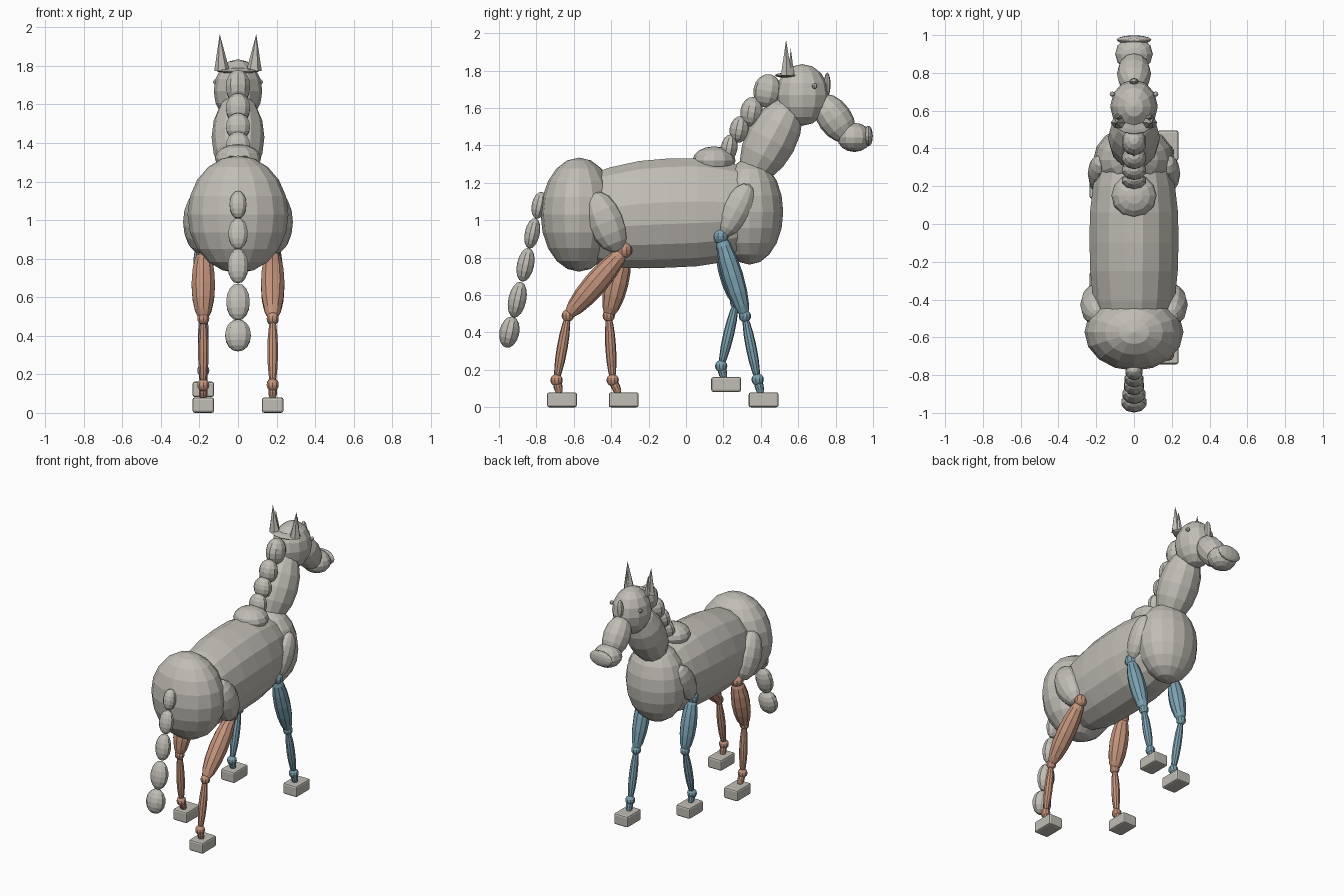
import bpy, bmesh, math
from mathutils import Matrix, Vector

if "Cube" in bpy.data.objects:
    bpy.data.objects.remove(bpy.data.objects["Cube"])


def material(name, rgb):
    m = bpy.data.materials.new(name)
    m.diffuse_color = (*rgb, 1)
    m.use_nodes = True
    m.node_tree.nodes["Principled BSDF"].inputs["Base Color"].default_value = m.diffuse_color
    return m


GREY = material("warm_grey", (0.53, 0.51, 0.46))
BROWN = material("clay_brown", (0.54, 0.29, 0.20))
BLUE = material("slate_blue", (0.20, 0.36, 0.44))


def finish(name, bm, mat):
    bmesh.ops.recalc_face_normals(bm, faces=bm.faces)
    me = bpy.data.meshes.new(name)
    bm.to_mesh(me)
    bm.free()
    me.materials.append(mat)
    ob = bpy.data.objects.new(name, me)
    bpy.context.collection.objects.link(ob)
    return ob


def blob(name, center, semi, tilt=0, mat=GREY, seg=12, rings=8):
    """Faceted ellipsoid; positive tilt (degrees) leans its top toward +y."""
    bm = bmesh.new()
    m = (Matrix.Translation(center) @ Matrix.Rotation(-math.radians(tilt), 4, 'X')
         @ Matrix.Diagonal((*semi, 1)))
    bmesh.ops.create_uvsphere(bm, u_segments=seg, v_segments=rings, radius=1, matrix=m)
    return finish(name, bm, mat)


def limb(name, a, b, r, mat):
    """Spindle-shaped bone from a to b."""
    a, b = Vector(a), Vector(b)
    d = b - a
    tilt = math.degrees(math.atan2(d.y, d.z))
    return blob(name, (a + b) / 2, (r, r, d.length / 2 + 0.015), tilt, mat, 10, 8)


def cone(name, base, tip, rx, ry, mat=GREY):
    bm = bmesh.new()
    ring = [bm.verts.new((base[0] + rx * math.cos(k * math.pi / 3),
                          base[1] + ry * math.sin(k * math.pi / 3), base[2])) for k in range(6)]
    top = bm.verts.new(tip)
    for k in range(6):
        bm.faces.new((ring[k], ring[(k + 1) % 6], top))
    bm.faces.new(ring)
    return finish(name, bm, mat)


def hoof(name, center):
    bm = bmesh.new()
    bmesh.ops.create_cube(bm, size=1, matrix=Matrix.Translation(center)
                          @ Matrix.Diagonal((0.112, 0.16, 0.08, 1)))
    bmesh.ops.bevel(bm, geom=bm.edges[:], offset=0.012, segments=2, affect='EDGES', profile=0.5)
    return finish(name, bm, GREY)


# Barrel: lathe along y, (y, radius, centre height)
def barrel():
    prof = [(-0.6, 0.17, 1.01), (-0.5, 0.24, 1.01), (-0.41, 0.268, 1.015), (-0.25, 0.288, 1.03),
            (-0.1, 0.293, 1.038), (0.06, 0.29, 1.043), (0.2, 0.27, 1.045), (0.3, 0.24, 1.05),
            (0.4, 0.15, 1.05)]
    n = 16
    bm = bmesh.new()
    rows = []
    for y, r, z in prof:
        rows.append([bm.verts.new((0.82 * r * math.cos((k + .5) * math.tau / n), y,
                                   z + 1.015 * r * math.sin((k + .5) * math.tau / n)))
                     for k in range(n)])
    for p, q in zip(rows, rows[1:]):
        for k in range(n):
            bm.faces.new((p[k], p[(k + 1) % n], q[(k + 1) % n], q[k]))
    bm.faces.new(rows[0])
    bm.faces.new(rows[-1])
    finish("barrel", bm, GREY)


barrel()
# Body masses, neck and head
blob("rump", (0, -0.572, 1.03), (0.262, 0.205, 0.305), 0, seg=16, rings=10)
blob("chest", (0, 0.34, 1.045), (0.215, 0.18, 0.282), 0, seg=16, rings=10)
blob("withers", (0, 0.15, 1.32), (0.12, 0.115, 0.075), 0)
blob("neck", (0, 0.455, 1.43), (0.137, 0.135, 0.25), 28)
blob("head", (0, 0.622, 1.67), (0.126, 0.142, 0.165), 0)
blob("face_bridge", (0, 0.795, 1.545), (0.09, 0.092, 0.145), 145)
blob("muzzle", (0, 0.9, 1.443), (0.1, 0.092, 0.078), 0)
blob("nose_plate", (0, 0.975, 1.45), (0.092, 0.024, 0.055), 0)
blob("forelock", (0, 0.755, 1.725), (0.025, 0.018, 0.065), 0, seg=8, rings=6)
blob("poll_disc", (0, 0.545, 1.775), (0.112, 0.07, 0.014), 0)

# Mane beads: y, z, ry, rz
for i, (y, z, ry, rz) in enumerate([(0.435, 1.692, 0.075, 0.09), (0.35, 1.58, 0.06, 0.08),
                                    (0.285, 1.485, 0.052, 0.072), (0.23, 1.385, 0.045, 0.075)]):
    blob(f"mane_bead_{i+1}", (0, y, z), (0.066, ry, rz), 10, seg=10)

# Tail beads: y, z, width, depth, half height
for i, (y, z, rx, ry, rz) in enumerate([(-0.785, 1.08, 0.046, 0.04, 0.073),
                                        (-0.822, 0.93, 0.053, 0.04, 0.083),
                                        (-0.858, 0.762, 0.056, 0.046, 0.092),
                                        (-0.902, 0.575, 0.064, 0.048, 0.098),
                                        (-0.944, 0.402, 0.07, 0.053, 0.085)]):
    blob(f"tail_bead_{i+1}", (0, y, z), (rx, ry, rz), 12, seg=10)

# Paired parts
for s, side in ((1, "right"), (-1, "left")):
    cone(f"{side}_ear", (s * 0.083, 0.537, 1.775), (s * 0.095, 0.535, 1.965), 0.04, 0.034)
    cone(f"{side}_inner_ear", (s * 0.08, 0.562, 1.775), (s * 0.088, 0.56, 1.92), 0.022, 0.02)
    blob(f"{side}_eye", (s * 0.115, 0.688, 1.717), (0.014, 0.014, 0.014), 0, seg=8, rings=6)
    blob(f"{side}_shoulder", (s * 0.185, 0.268, 1.055), (0.06, 0.077, 0.155), 27)
    blob(f"{side}_thigh", (s * 0.195, -0.428, 0.99), (0.09, 0.1, 0.172), -23)

# Legs: joints as (y, z) for top, knee, ankle, hoof
legs = [("front_right", 1, BLUE, 0.056, (0.185, 0.915), (0.315, 0.487), (0.383, 0.148), (0.415, 0.04)),
        ("front_left", -1, BLUE, 0.056, (0.185, 0.915), (0.268, 0.56), (0.188, 0.22), (0.215, 0.122)),
        ("rear_right", 1, BROWN, 0.064, (-0.33, 0.84), (-0.632, 0.49), (-0.692, 0.145), (-0.663, 0.04)),
        ("rear_left", -1, BROWN, 0.064, (-0.33, 0.84), (-0.413, 0.49), (-0.392, 0.145), (-0.333, 0.04))]
for name, s, mat, r, top, knee, ankle, foot in legs:
    x = 0.18 * s
    t, k, a, f = ((x, *p) for p in (top, knee, ankle, foot))
    blob(f"{name}_upper_joint", t, (0.043,) * 3, 0, mat, 10)
    limb(f"{name}_upper_leg", t, k, r, mat)
    blob(f"{name}_knee", k, (0.033,) * 3, 0, mat, 10)
    limb(f"{name}_lower_leg", k, a, 0.029, mat)
    blob(f"{name}_ankle", a, (0.033,) * 3, 0, mat, 10)
    limb(f"{name}_pastern", a, (x, (a[1] + f[1]) / 2, f[2] + 0.04), 0.024, mat)
    hoof(f"{name}_hoof", f)
